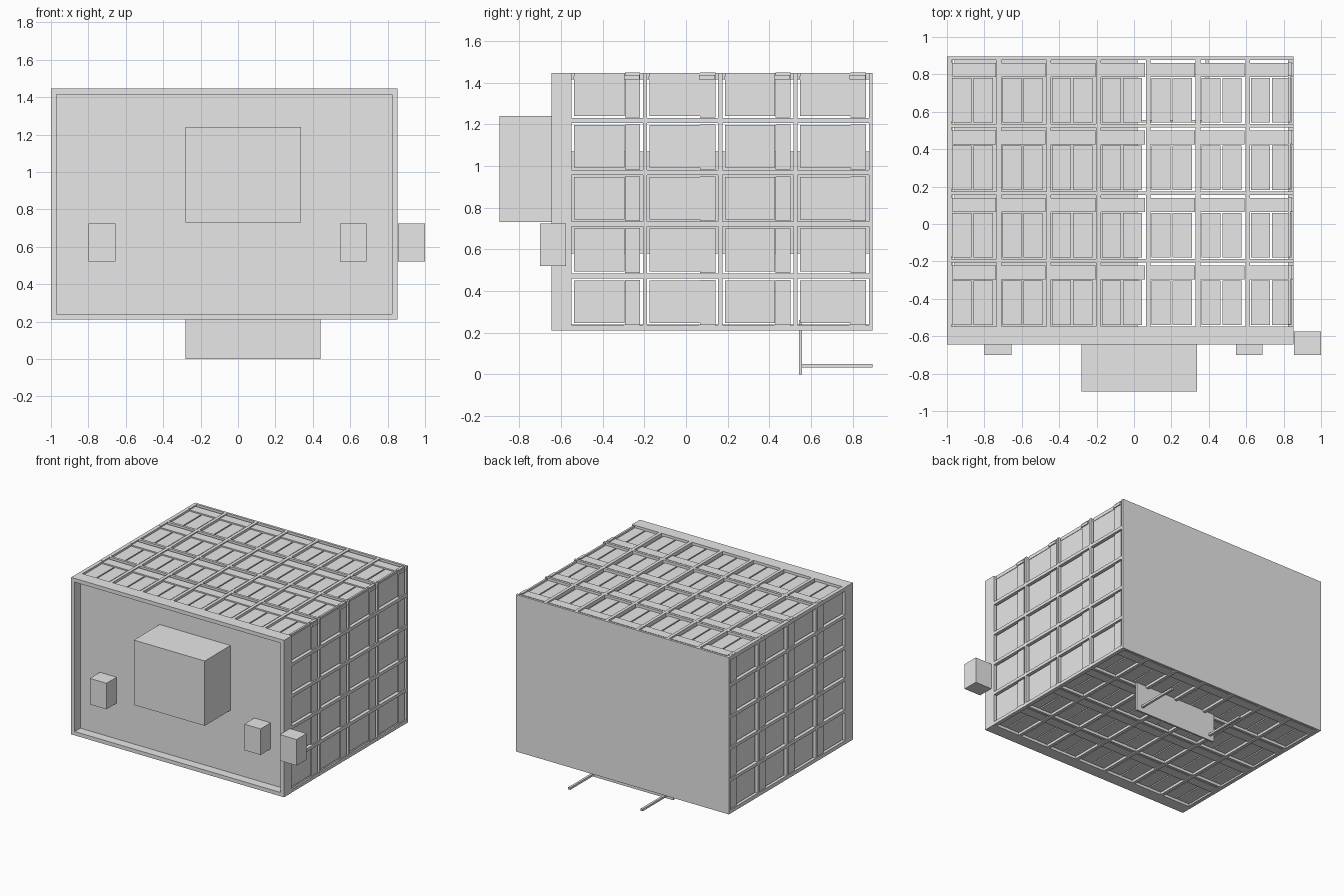
import bpy
import bmesh

if "Cube" in bpy.data.objects:
    bpy.data.objects.remove(bpy.data.objects["Cube"], do_unlink=True)

grey = bpy.data.materials.new("plain grey")
grey.use_nodes = True
COLOR = (0.8, 0.8, 0.8, 1)
grey.diffuse_color = COLOR
grey.node_tree.nodes["Principled BSDF"].inputs["Base Color"].default_value = COLOR


def build(name, boxes):
    """One object from boxes given as three (low, high) ranges."""
    bm = bmesh.new()
    for ranges in boxes:
        made = bmesh.ops.create_cube(bm, size=1)
        for v in made["verts"]:
            v.co = [lo + (hi - lo) * (c + 0.5) for c, (lo, hi) in zip(v.co, ranges)]
    mesh = bpy.data.meshes.new(name)
    bm.to_mesh(mesh)
    bm.free()
    mesh.materials.append(grey)
    obj = bpy.data.objects.new(name, mesh)
    bpy.context.collection.objects.link(obj)
    return obj


# Overall shell
X, Y, Z = (-1.0, 0.853), (-0.645, 0.895), (0.21, 1.445)
RIM_END, BACK = -0.55, 0.877
EDGE = 0.03

# Grid of cells: first window start, pitch, window length, count
GX = (-0.975, 0.266, 0.241, 7)
GY = (-0.548, 0.361, 0.341, 4)
GZ = (0.236, 0.2485, 0.224, 5)


def starts(grid):
    return [grid[0] + i * grid[1] for i in range(grid[3])]


def bars(grid):
    """Ranges of the bars that come before each window."""
    width = grid[1] - grid[2]
    return [(s - width, s) for s in starts(grid)]


def depth(outer, sign, near, far):
    """Range lying between two depths below an outer surface."""
    return tuple(sorted((outer - sign * near, outer - sign * far)))


def part(start, low, high, limit=9):
    return (start + low, min(start + high, limit))


# Roof and floor: lattice, paired panels and a cross strip in every cell
for name, outer, sign in (("roof", Z[1], 1), ("floor", Z[0], -1)):
    d = depth(outer, sign, 0, 0.03)
    lattice = [(b, (RIM_END, BACK), d) for b in bars(GX)]
    lattice += [(X, b, d) for b in bars(GY)]
    panels, strips = [], []
    for x in starts(GX):
        for y in starts(GY):
            for low, high in ((0.005, 0.107), (0.117, 0.22)):
                panels.append((part(x, low, high, X[1]), part(y, 0.008, 0.245),
                               depth(outer, sign, 0.015, 0.03)))
            strips.append((part(x, 0, 0.236, X[1]), part(y, 0.25, 0.325),
                           depth(outer, sign, 0.008, 0.03)))
    build(name + "_lattice", lattice)
    build(name + "_panels", panels)
    build(name + "_strips", strips)

# Side walls: lattice, one panel and an upright strip in every cell
for name, outer, sign in (("left_wall", X[1], 1), ("right_wall", X[0], -1)):
    d = depth(outer, sign, 0, 0.03)
    lattice = [(d, (RIM_END, BACK), b) for b in bars(GZ)]
    lattice += [(d, b, Z) for b in bars(GY)]
    panels, strips = [], []
    for y in starts(GY):
        for z in starts(GZ):
            panels.append((depth(outer, sign, 0.015, 0.03),
                           part(y, 0.012, 0.253), part(z, 0.01, 0.215)))
            strips.append((depth(outer, sign, 0.008, 0.03),
                           part(y, 0.255, 0.328), part(z, 0.002, 0.217)))
    build(name + "_lattice", lattice)
    build(name + "_panels", panels)
    build(name + "_strips", strips)

# Front rim around a recessed front panel, and the plain back
rim_y = (Y[0], RIM_END)
inner_x = (X[0] + EDGE, X[1] - EDGE)
build("front_rim", [
    ((X[0], inner_x[0]), rim_y, Z),
    ((inner_x[1], X[1]), rim_y, Z),
    (inner_x, rim_y, (Z[0], Z[0] + EDGE)),
    (inner_x, rim_y, (Z[1] - EDGE, Z[1])),
])
build("front_panel", [(inner_x, (-0.575, RIM_END), (Z[0] + EDGE, Z[1] - EDGE))])
build("back_panel", [(X, (BACK, Y[1]), Z)])

# Boxes on the front and on the left corner
build("large_front_box", [((-0.28, 0.337), (-0.895, -0.575), (0.73, 1.24))])
small_y, small_z = (-0.7, -0.575), (0.52, 0.725)
build("right_front_box", [((-0.8, -0.655), small_y, small_z)])
build("left_front_box", [((0.545, 0.687), small_y, small_z)])
build("corner_box", [((0.855, 1.0), small_y, small_z)])

# Inner block behind the walls
build("inner_block", [((-0.96, 0.02), (RIM_END, BACK), (0.58, 1.07))])

# Plate under the floor with two rods reaching to the back
build("under_plate", [((-0.28, 0.44), (0.543, 0.557), (0, 0.26))])
for name, x in (("left_rod", 0.39), ("right_rod", -0.24)):
    build(name, [((x - 0.009, x + 0.009), (0.55, 0.895), (0.034, 0.05))])
